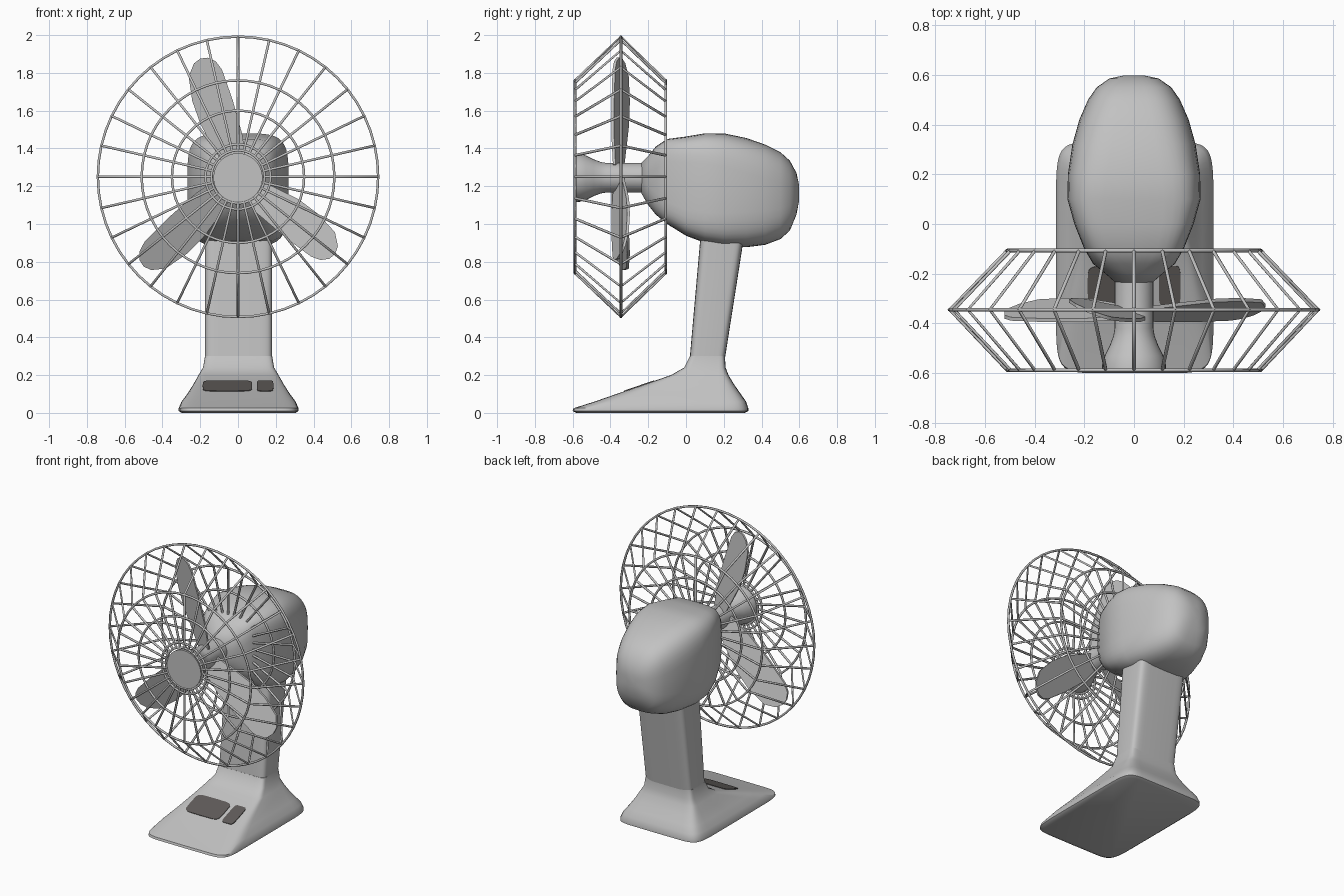
import bpy, bmesh, math
from mathutils import Matrix, Vector

if "Cube" in bpy.data.objects:
    bpy.data.objects.remove(bpy.data.objects["Cube"])

ZC = 1.25  # height of the fan axis


def material(name, r, g, b):
    m = bpy.data.materials.new(name)
    m.diffuse_color = (r, g, b, 1)
    m.use_nodes = True
    m.node_tree.nodes["Principled BSDF"].inputs["Base Color"].default_value = m.diffuse_color
    return m


BODY = material("body grey", 0.54, 0.54, 0.54)
DARK = material("dark panel", 0.115, 0.105, 0.10)


def make_object(name, bm, mat, angle=40):
    bmesh.ops.recalc_face_normals(bm, faces=bm.faces[:])
    me = bpy.data.meshes.new(name)
    bm.to_mesh(me)
    bm.free()
    me.materials.append(mat)
    ob = bpy.data.objects.new(name, me)
    bpy.context.collection.objects.link(ob)
    bpy.ops.object.select_all(action='DESELECT')
    ob.select_set(True)
    bpy.context.view_layer.objects.active = ob
    bpy.ops.object.shade_smooth_by_angle(angle=math.radians(angle))
    return ob


def superellipse(a, b, n, count=40):
    """Rounded rectangle outline with half sizes a and b."""
    pts = []
    for i in range(count):
        t = 2 * math.pi * i / count
        c, s = math.cos(t), math.sin(t)
        pts.append((a * math.copysign(abs(c) ** (2 / n), c),
                    b * math.copysign(abs(s) ** (2 / n), s)))
    return pts


def loft(name, rings, mat, angle=40):
    bm = bmesh.new()
    vs = [[bm.verts.new(p) for p in ring] for ring in rings]
    n = len(vs[0])
    for r0, r1 in zip(vs, vs[1:]):
        for i in range(n):
            j = (i + 1) % n
            bm.faces.new((r0[i], r0[j], r1[j], r1[i]))
    bm.faces.new(vs[0])
    bm.faces.new(vs[-1])
    return make_object(name, bm, mat, angle)


def upright(stations, n):
    """Rings stacked in z from (z, y_front, y_back, half_width)."""
    return [[(x + 0.003, (f + b) / 2 + y, z) for x, y in superellipse(w, (b - f) / 2, n)]
            for z, f, b, w in stations]


# Wedge base with sloping front
base = [(0, -0.58, 0.31, 0.302), (0.01, -0.60, 0.33, 0.317), (0.025, -0.595, 0.33, 0.317),
        (0.06, -0.484, 0.318, 0.302), (0.10, -0.369, 0.29, 0.272), (0.15, -0.224, 0.255, 0.24),
        (0.20, -0.08, 0.225, 0.212), (0.24, -0.01, 0.21, 0.188), (0.30, 0.02, 0.206, 0.178)]
loft("base", upright(base, 9), BODY)

# Leaning neck
loft("neck", upright([(0.28, 0.019, 0.205, 0.178), (0.95, 0.078, 0.31, 0.178)], 7), BODY)

# Motor housing: (y, half_width, z_top, z_bottom, squareness)
head = [(-0.235, 0.075, 1.325, 1.16, 2), (-0.20, 0.115, 1.36, 1.10, 2.6), (-0.16, 0.165, 1.41, 1.05, 3.6),
        (-0.10, 0.20, 1.45, 1.00, 5), (0.0, 0.24, 1.463, 0.938, 5), (0.10, 0.268, 1.48, 0.90, 4.6),
        (0.20, 0.266, 1.48, 0.88, 4.2), (0.32, 0.248, 1.455, 0.877, 3.6), (0.42, 0.22, 1.42, 0.89, 3.3),
        (0.50, 0.185, 1.38, 0.92, 3.1), (0.55, 0.15, 1.335, 0.965, 3), (0.585, 0.10, 1.27, 1.05, 2.8),
        (0.598, 0.04, 1.21, 1.12, 2.5)]
loft("motor_housing",
     [[(x, y, (t + b) / 2 + z) for x, z in superellipse(w, (t - b) / 2, n)]
      for y, w, t, b, n in head], BODY, 50)

# Flared hub and shaft
hub = [(-0.592, 0.13), (-0.565, 0.128), (-0.53, 0.118), (-0.49, 0.098),
       (-0.45, 0.083), (-0.42, 0.078), (-0.20, 0.078)]
loft("hub", [[(x, y, ZC - 0.005 + z) for x, z in superellipse(r, r, 2, 32)] for y, r in hub], BODY)

# Three pitched blades: outline as (radius, sideways offset)
outline = [(0.05, -0.06), (0.21, -0.08), (0.40, -0.078), (0.57, -0.065), (0.62, -0.045),
           (0.65, -0.01), (0.656, 0.03), (0.64, 0.07), (0.58, 0.115), (0.45, 0.13),
           (0.32, 0.12), (0.2, 0.09), (0.05, 0.05)]
for k, (deg, size) in enumerate(((105, 1), (221, 1.05), (319, 1))):
    a = math.radians(deg)
    axis = Vector((math.cos(a), 0, math.sin(a))) * size
    side = Vector((-math.sin(a), 0, math.cos(a)))
    loft("blade_%d" % (k + 1),
         [[axis * r + side * t + Vector((0, -0.356 + 0.4 * t + dy, ZC)) for r, t in outline]
          for dy in (-0.007, 0.007)], BODY, 30)


# Wire cage made of bevelled poly curves
SPOKES = 28


def polar(r, y, i, n):
    t = 2 * math.pi * i / n
    return (r * math.cos(t), y, ZC + r * math.sin(t), 1)


def wires(name, paths, cyclic):
    cu = bpy.data.curves.new(name, 'CURVE')
    cu.dimensions = '3D'
    cu.bevel_depth = 0.0075
    cu.bevel_resolution = 1
    cu.use_fill_caps = True
    for pts in paths:
        sp = cu.splines.new('POLY')
        sp.points.add(len(pts) - 1)
        for p, co in zip(sp.points, pts):
            p.co = co
        sp.use_cyclic_u = cyclic
    cu.materials.append(BODY)
    ob = bpy.data.objects.new(name, cu)
    bpy.context.collection.objects.link(ob)
    bpy.ops.object.select_all(action='DESELECT')
    ob.select_set(True)
    bpy.context.view_layer.objects.active = ob
    bpy.ops.object.convert(target='MESH')
    bpy.ops.object.shade_smooth_by_angle(angle=math.radians(65))


FRONT, MID, BACK = -0.588, -0.345, -0.107
spoke = [(0.135, FRONT), (0.51, FRONT), (0.742, MID), (0.51, BACK), (0.135, BACK)]
wires("cage_spokes", [[polar(r, y, i, SPOKES) for r, y in spoke] for i in range(SPOKES)], False)
ring_specs = [(0.742, MID)] + [(r, y) for y in (FRONT, BACK) for r in (0.14, 0.172, 0.35, 0.51)]
wires("cage_rings", [[polar(r, y, i, 2 * SPOKES) for i in range(2 * SPOKES)]
                     for r, y in ring_specs], True)

# Dark control panels lying on the sloping front of the base
tilt = math.atan(0.346)
for name, x0, x1 in (("control_panel", -0.187, 0.075), ("switch_panel", 0.10, 0.187)):
    place = Matrix.Translation(((x0 + x1) / 2, -0.248, 0.141)) @ Matrix.Rotation(tilt, 4, 'X')
    loft(name, [[place @ Vector((x, y, z)) for x, y in superellipse((x1 - x0) / 2, 0.085, 6, 24)]
                for z in (-0.004, 0.004)], DARK)
